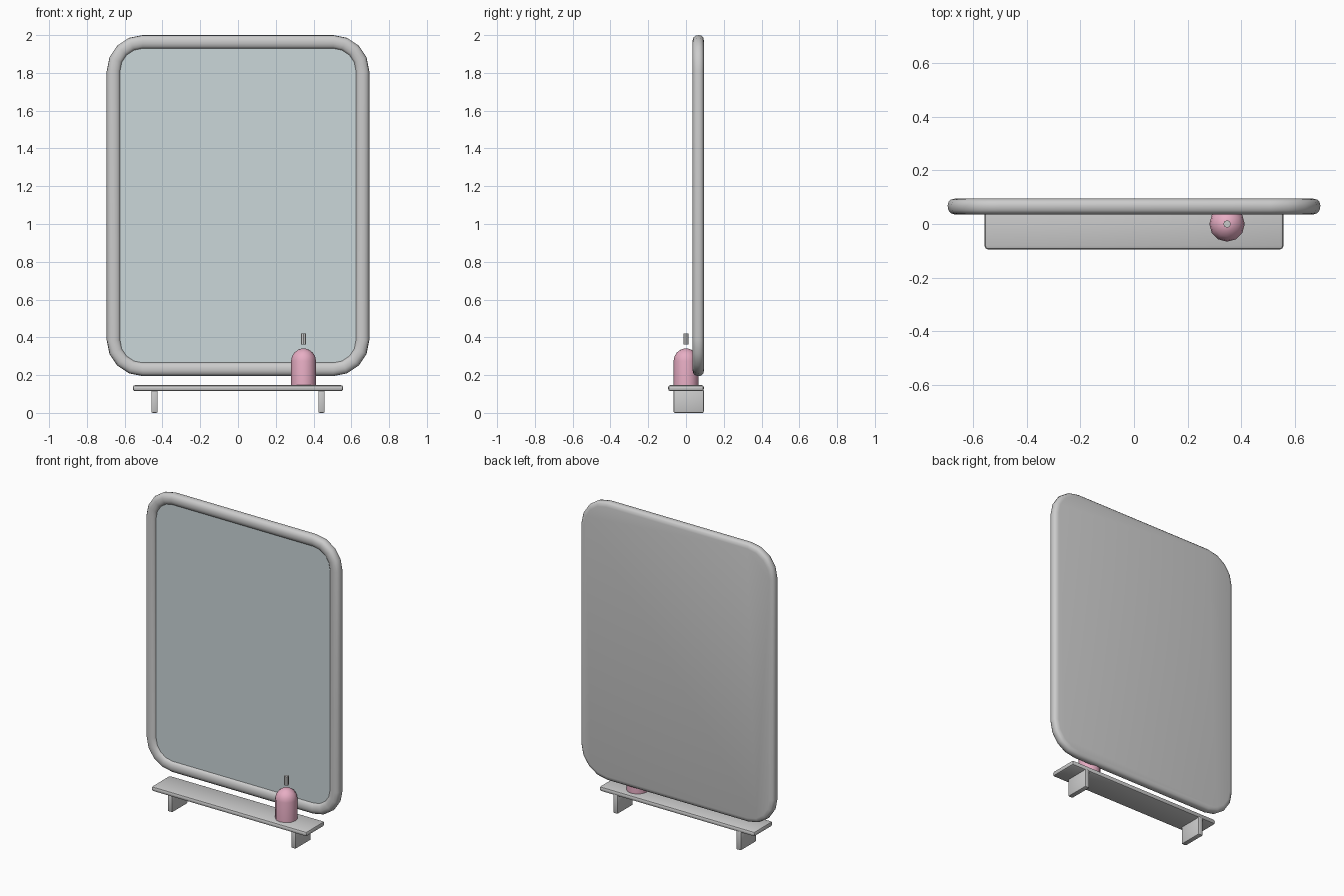
import bpy, bmesh, math

if "Cube" in bpy.data.objects:
    bpy.data.objects.remove(bpy.data.objects["Cube"])

def make_object(name, bm, color=None, angle=35):
    bmesh.ops.recalc_face_normals(bm, faces=bm.faces)
    me = bpy.data.meshes.new(name)
    bm.to_mesh(me)
    bm.free()
    ob = bpy.data.objects.new(name, me)
    bpy.context.collection.objects.link(ob)
    if color:
        mat = bpy.data.materials.new(name + "_colour")
        mat.diffuse_color = color
        mat.use_nodes = True
        mat.node_tree.nodes["Principled BSDF"].inputs["Base Color"].default_value = mat.diffuse_color
        me.materials.append(mat)
    bpy.ops.object.select_all(action='DESELECT')
    ob.select_set(True)
    bpy.context.view_layer.objects.active = ob
    bpy.ops.object.shade_smooth_by_angle(angle=math.radians(angle))
    return ob

def rounded_loop(bm, inset, y, hw=0.695, z0=0.195, z1=2.0, r=0.19, seg=4):
    # rounded rectangle in the xz plane, shrunk by inset
    cx, zs = hw - r, (z1 - r, z0 + r)
    centres = [(cx, zs[0]), (-cx, zs[0]), (-cx, zs[1]), (cx, zs[1])]
    verts = []
    for k, (x, z) in enumerate(centres):
        for i in range(seg + 1):
            a = math.pi / 2 * (k + i / seg)
            verts.append(bm.verts.new((x + (r - inset) * math.cos(a), y,
                                       z + (r - inset) * math.sin(a))))
    return verts

def loft(bm, loops):
    for a, b in zip(loops, loops[1:]):
        n = len(a)
        for i in range(n):
            bm.faces.new((a[i], a[(i + 1) % n], b[(i + 1) % n], b[i]))
    bm.faces.new(loops[0])
    bm.faces.new(loops[-1])

def box(name, lo, hi, bevel, segments=2):
    bm = bmesh.new()
    bmesh.ops.create_cube(bm, size=1)
    for v in bm.verts:
        v.co = [(l + h) / 2 + c * (h - l) for l, h, c in zip(lo, hi, v.co)]
    bmesh.ops.bevel(bm, geom=bm.edges[:], offset=bevel, segments=segments,
                    profile=0.5, affect='EDGES')
    return make_object(name, bm)

def lathe(name, profile, x, sides, color=None):
    bm = bmesh.new()
    loops = [[bm.verts.new((x + r * math.cos(2 * math.pi * i / sides),
                            r * math.sin(2 * math.pi * i / sides), z))
              for i in range(sides)] for r, z in profile]
    loft(bm, loops)
    return make_object(name, bm, color)

# mirror frame: closed back, rounded rim, shallow recess at the front
bm = bmesh.new()
section = [(0.03, 0.095), (0.012, 0.091), (0.003, 0.082), (0, 0.068),
           (0.003, 0.051), (0.012, 0.040), (0.028, 0.035), (0.045, 0.035),
           (0.06, 0.040), (0.069, 0.048), (0.072, 0.060)]
loft(bm, [rounded_loop(bm, i, y) for i, y in section])
make_object("mirror_frame", bm)

# glass panel
bm = bmesh.new()
loft(bm, [rounded_loop(bm, 0.0705, 0.059), rounded_loop(bm, 0.0705, 0.054)])
make_object("mirror_glass", bm, (0.60, 0.68, 0.70, 1))

# shelf and its two brackets
box("shelf", (-0.557, -0.095, 0.115), (0.557, 0.095, 0.147), 0.013)
for side, x in (("left", -0.442), ("right", 0.442)):
    box(side + "_bracket", (x - 0.017, -0.066, 0.0), (x + 0.017, 0.094, 0.125), 0.007)

# soap bottle with a domed top and a small nozzle above it
R = 0.066
dome = [(R * math.cos(a), 0.275 + R * math.sin(a))
        for a in (math.radians(d) for d in (0, 22, 44, 66, 80))]
lathe("soap_bottle", [(R, 0.14)] + dome, 0.347, 12, (0.80, 0.42, 0.55, 1))
lathe("soap_nozzle", [(0.014, 0.363), (0.014, 0.42)], 0.347, 8)
